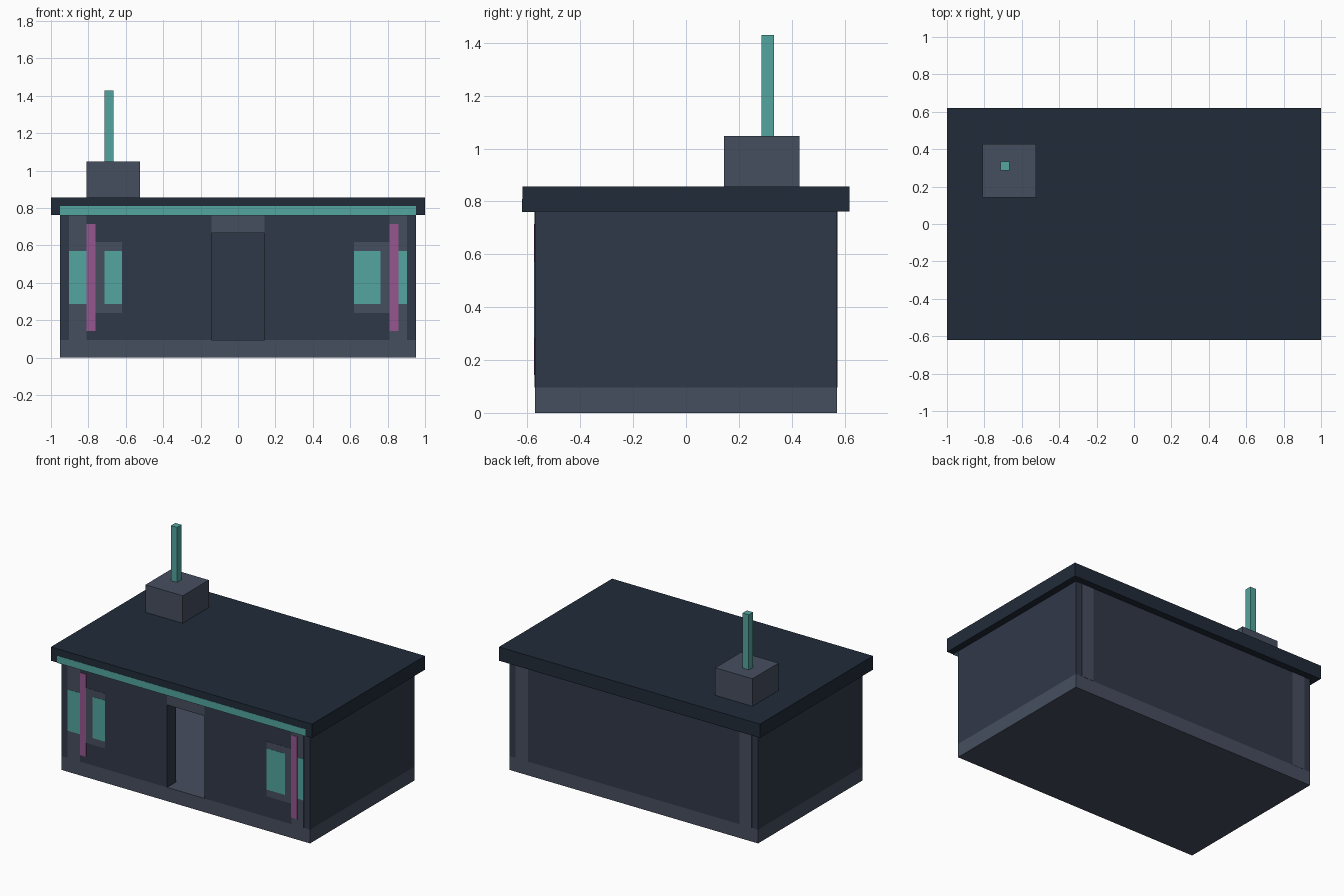
import bpy

if "Cube" in bpy.data.objects:
    bpy.data.objects.remove(bpy.data.objects["Cube"])

U = 1 / 21      # one block of the model's grid
E = 0.03        # tiny step that keeps flush inlays from flickering


def material(name, rgb):
    m = bpy.data.materials.new(name)
    lin = [((c / 255 + 0.055) / 1.055) ** 2.4 for c in rgb]
    m.diffuse_color = (*lin, 1)
    m.use_nodes = True
    m.node_tree.nodes["Principled BSDF"].inputs["Base Color"].default_value = m.diffuse_color
    return m


STONE = material("stone", (70, 78, 95))
WALL = material("wall", (48, 56, 72))
ROOF = material("roof", (32, 43, 57))
TEAL = material("teal", (84, 165, 159))
PURPLE = material("purple", (150, 86, 142))


def box(name, x, y, z, mat):
    """Box from (min, max) ranges given in grid blocks."""
    x0, x1 = x
    y0, y1 = y
    z0, z1 = z
    verts = [(a * U, b * U, c * U) for c in (z0, z1)
             for a, b in ((x0, y0), (x1, y0), (x1, y1), (x0, y1))]
    faces = [(3, 2, 1, 0), (4, 5, 6, 7)]
    faces += [(i, (i + 1) % 4, (i + 1) % 4 + 4, i + 4) for i in range(4)]
    me = bpy.data.meshes.new(name)
    me.from_pydata(verts, [], faces)
    me.materials.append(mat)
    ob = bpy.data.objects.new(name, me)
    bpy.context.collection.objects.link(ob)
    return ob


def inlay(name, x, z, layer, mat):
    """Thin panel set flush into the front wall."""
    box(name, x, (-12 - layer * E, -11.5), z, mat)


# floor slab and hollow room
box("base", (-20, 20), (-12, 12), (0, 2), STONE)
box("back_wall", (-20, 20), (10, 12), (2, 16), WALL)
for side, s in (("left", -1), ("right", 1)):
    box(side + "_wall", sorted((18 * s, 20 * s)), (-10, 10), (2, 16), WALL)
    box("front_wall_" + side, sorted((3 * s, 20 * s)), (-12, -10), (2, 16), WALL)
    # corner pillars, front and back
    px = sorted((17 * s, 19 * s))
    inlay("front_pillar_" + side, px, (2, 16), 1, STONE)
    box("back_pillar_" + side, px, (11.5, 12 + E), (2, 16), STONE)
    # window frames
    inlay("window_frame_" + side, sorted((13 * s, 17 * s)), (5, 13), 1, STONE)
box("door_lintel", (-3, 3), (-12, -10), (14, 16), STONE)

# window panes
for i, x in enumerate([(-19, -17), (-15, -13), (13, 16), (18, 19)]):
    inlay(f"window_pane_{i + 1}", x, (6, 12), 2, TEAL)

# hanging banners
inlay("banner_left", (-17, -16), (3, 15), 3, PURPLE)
inlay("banner_right", (17, 18), (3, 15), 3, PURPLE)

# roof with light strip
box("roof", (-21, 21), (-13, 13), (16, 18), ROOF)
box("light_strip", (-20, 20), (-13 - E, -12), (16 - E, 17), TEAL)

# rooftop unit and antenna
box("roof_unit", (-17, -11), (3, 9), (18, 22), STONE)
box("antenna", (-15, -14), (6, 7), (22, 30), TEAL)
